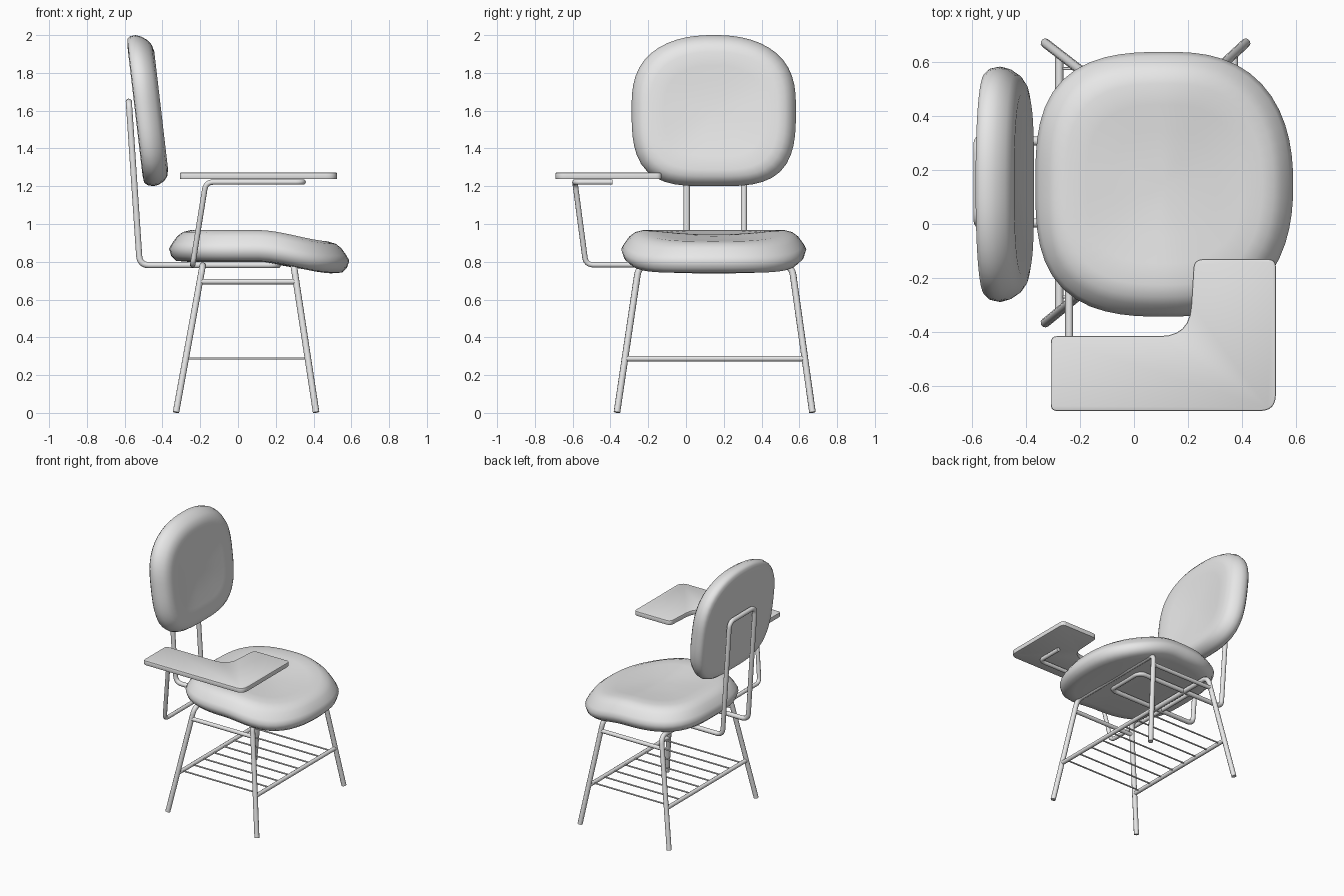
import bpy, bmesh
from math import sin, cos, pi
from mathutils import Vector

cube = bpy.data.objects.get("Cube")
if cube:
    bpy.data.objects.remove(cube, do_unlink=True)

grey = bpy.data.materials.new("plain_grey")
grey.use_nodes = True
GREY = (0.8, 0.8, 0.8, 1)
grey.diffuse_color = GREY
grey.node_tree.nodes["Principled BSDF"].inputs["Base Color"].default_value = GREY

MID_Y = 0.147


def add_object(name, mesh, angle=0.7):
    mesh.materials.clear()
    mesh.materials.append(grey)
    obj = bpy.data.objects.new(name, mesh)
    bpy.context.collection.objects.link(obj)
    bpy.ops.object.select_all(action='DESELECT')
    obj.select_set(True)
    bpy.context.view_layer.objects.active = obj
    bpy.ops.object.shade_smooth_by_angle(angle=angle)
    return obj


def round_corners(points, radii, closed, steps=6):
    """Replace each corner of a polyline by a small curve."""
    pts = [Vector(p) for p in points]
    out = []
    for i, p in enumerate(pts):
        r = radii[i]
        if r == 0 or (not closed and i in (0, len(pts) - 1)):
            out.append(p)
            continue
        a = p + (pts[i - 1] - p).normalized() * r
        b = p + (pts[(i + 1) % len(pts)] - p).normalized() * r
        for k in range(steps + 1):
            t = k / steps
            out.append(a * (1 - t) ** 2 + p * 2 * t * (1 - t) + b * t * t)
    return out


def tube(name, points, radius, bend=0.05, closed=False):
    path = round_corners(points, [bend] * len(points), closed)
    curve = bpy.data.curves.new(name + "_path", 'CURVE')
    curve.dimensions = '3D'
    curve.bevel_depth = radius
    curve.bevel_resolution = 3
    curve.use_fill_caps = True
    spline = curve.splines.new('POLY')
    spline.points.add(len(path) - 1)
    for sp, p in zip(spline.points, path):
        sp.co = (*p, 1)
    spline.use_cyclic_u = closed
    temp = bpy.data.objects.new(name + "_path", curve)
    bpy.context.collection.objects.link(temp)
    bpy.context.view_layer.update()
    graph = bpy.context.evaluated_depsgraph_get()
    mesh = bpy.data.meshes.new_from_object(temp.evaluated_get(graph))
    bpy.data.objects.remove(temp, do_unlink=True)
    return add_object(name, mesh)


def cushion(name, layers, outline, place, segments=56):
    """Stack scaled copies of an outline; first and last layers are centre points."""
    bm = bmesh.new()
    rings = []
    for scale, depth in layers:
        if scale == 0:
            rings.append([bm.verts.new(place(0, 0, depth))] * segments)
        else:
            ring = []
            for k in range(segments):
                a, b = outline(2 * pi * k / segments)
                ring.append(bm.verts.new(place(a * scale, b * scale, depth)))
            rings.append(ring)
    for low, high in zip(rings, rings[1:]):
        for k in range(segments):
            n = (k + 1) % segments
            corners = dict.fromkeys((low[k], low[n], high[n], high[k]))
            bm.faces.new(list(corners))
    bmesh.ops.recalc_face_normals(bm, faces=bm.faces)
    mesh = bpy.data.meshes.new(name)
    bm.to_mesh(mesh)
    bm.free()
    return add_object(name, mesh, 0.9)


def squircle(angle, power):
    c, s = cos(angle), sin(angle)
    r = (abs(c) ** power + abs(s) ** power) ** (-1 / power)
    return c * r, s * r


# Seat cushion, drooping at its front edge
def seat_outline(angle):
    return squircle(angle, 2.7 - 0.3 * cos(angle))


def seat_place(a, b, z):
    x = 0.112 + 0.477 * a
    t = min(max((x - 0.1) / 0.42, 0), 1)
    return x, MID_Y + 0.49 * b, z - 0.062 * t * t * (3 - 2 * t)


cushion("seat", [(0, 0.8), (0.5, 0.8), (0.8, 0.8), (0.92, 0.805), (0.975, 0.83),
                 (1, 0.868), (0.97, 0.895), (0.91, 0.935), (0.85, 0.957), (0.76, 0.968),
                 (0.6, 0.962), (0.4, 0.952), (0.2, 0.946), (0, 0.944)],
        seat_outline, seat_place)


# Backrest cushion, tilted backwards and squarer at the bottom
def back_outline(angle):
    return squircle(angle, 2.9 - 0.5 * sin(angle))


def back_place(a, b, depth):
    z = 1.6 + 0.4 * b
    return -0.5 - 0.117 * (z - 1.21) + depth, MID_Y + 0.435 * a, z


cushion("backrest", [(0, 0), (0.5, 0), (0.85, 0), (0.95, 0.004), (0.985, 0.02),
                     (1, 0.05), (0.98, 0.08), (0.93, 0.112), (0.87, 0.13), (0.78, 0.139),
                     (0.6, 0.132), (0.4, 0.124), (0.2, 0.119), (0, 0.117)],
        back_outline, back_place)

# Leg frames: two arches, each with a pair of splayed legs
TOP_Z = 0.78
FEET_Y = (-0.366, 0.67)
TOPS_Y = (-0.25, 0.56)
FRAMES = {"rear": (-0.329, -0.187), "front": (0.414, 0.295)}


def leg_point(frame, side, z):
    t = z / TOP_Z
    foot, top = FRAMES[frame]
    return (foot + (top - foot) * t, FEET_Y[side] + (TOPS_Y[side] - FEET_Y[side]) * t, z)


for frame in FRAMES:
    tube(frame + "_legs", [leg_point(frame, 0, 0.003), leg_point(frame, 0, TOP_Z),
                           leg_point(frame, 1, TOP_Z), leg_point(frame, 1, 0.003)], 0.0175)
    tube(frame + "_rack_bar", [leg_point(frame, s, 0.287) for s in (0, 1)], 0.015)

# Side rails below the seat
for side, label in enumerate(("near", "far")):
    tube(label + "_side_rail", [leg_point(f, side, 0.695) for f in FRAMES], 0.015)

# Wires of the book rack
WIRES = 8
rear_x, front_x = (leg_point(f, 0, 0.287)[0] for f in FRAMES)
for i in range(WIRES):
    y = -0.27 + 0.845 * i / (WIRES - 1)
    tube("rack_wire_%d" % (i + 1), [(rear_x, y, 0.287), (front_x, y, 0.287)], 0.0055)

# Closed tube carrying the backrest and running under the seat
LEFT, RIGHT = 0.004, 0.307
tube("back_support", [(0.21, LEFT, 0.782), (-0.52, LEFT, 0.782), (-0.578, LEFT, 1.647),
                      (-0.578, RIGHT, 1.647), (-0.52, RIGHT, 0.782), (0.21, RIGHT, 0.782)],
     0.017, closed=True)

# Arm tube holding the writing board
tube("arm_support", [(-0.24, RIGHT, 0.784), (-0.24, -0.53, 0.784), (-0.17, -0.588, 1.222),
                     (0.345, -0.588, 1.222), (0.345, -0.39, 1.222)], 0.0145, bend=0.04)

# Writing board: an L shape with a softly curved inner corner
corners = [(-0.308, -0.692, 0.025), (0.525, -0.692, 0.06), (0.525, -0.13, 0.03),
           (0.222, -0.13, 0.035), (0.205, -0.415, 0.11), (-0.308, -0.415, 0.025)]
shape = round_corners([(x, y, 1.237) for x, y, r in corners], [r for x, y, r in corners], True)
bm = bmesh.new()
base = bm.faces.new([bm.verts.new(p) for p in shape])
lifted = bmesh.ops.extrude_face_region(bm, geom=[base])["geom"]
bmesh.ops.translate(bm, verts=[v for v in lifted if isinstance(v, bmesh.types.BMVert)],
                    vec=(0, 0, 0.035))
bmesh.ops.recalc_face_normals(bm, faces=bm.faces)
rims = [e for e in bm.edges if abs(e.verts[0].co.z - e.verts[1].co.z) < 0.001]
bmesh.ops.bevel(bm, geom=rims, offset=0.006, segments=2, affect='EDGES', profile=0.5)
board = bpy.data.meshes.new("writing_board")
bm.to_mesh(board)
bm.free()
add_object("writing_board", board, 0.5)
